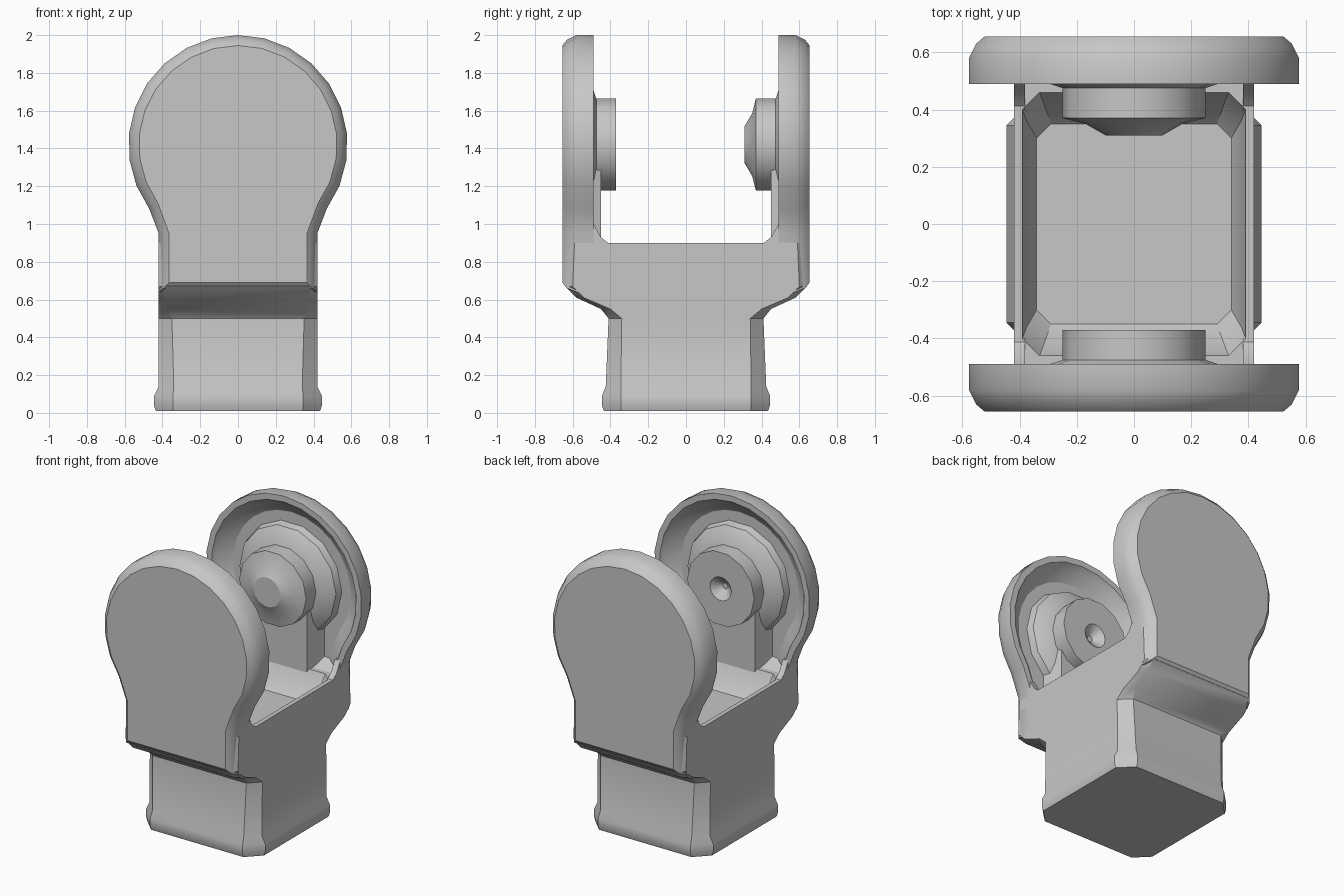
import bpy, bmesh
from math import radians, cos, sin, pi

cube = bpy.data.objects.get("Cube")
if cube:
    bpy.data.objects.remove(cube, do_unlink=True)

grey = bpy.data.materials.new("plain_grey")
grey.use_nodes = True
colour = (0.57, 0.57, 0.57, 1)
grey.diffuse_color = colour
grey.node_tree.nodes["Principled BSDF"].inputs["Base Color"].default_value = colour

HUB_Z = 1.42


def loft(name, rings, angle=28):
    """Skin equal-length rings of points and cap both ends."""
    bm = bmesh.new()
    loops = [[bm.verts.new(p) for p in ring] for ring in rings]
    n = len(loops[0])
    for a, b in zip(loops, loops[1:]):
        for i in range(n):
            j = (i + 1) % n
            bm.faces.new((a[i], a[j], b[j], b[i]))
    bm.faces.new(loops[0])
    bm.faces.new(loops[-1])
    bmesh.ops.recalc_face_normals(bm, faces=bm.faces)
    mesh = bpy.data.meshes.new(name)
    bm.to_mesh(mesh)
    bm.free()
    obj = bpy.data.objects.new(name, mesh)
    bpy.context.collection.objects.link(obj)
    mesh.materials.append(grey)
    bpy.ops.object.select_all(action="DESELECT")
    obj.select_set(True)
    bpy.context.view_layer.objects.active = obj
    bpy.ops.object.shade_smooth_by_angle(angle=radians(angle))
    return obj


def rectangle(hx, hy, z, c):
    """Horizontal rectangle with cut corners."""
    quarter = [(hx, hy - c), (hx - c, hy)]
    pts = quarter + [(-x, y) for x, y in reversed(quarter)]
    pts += [(-x, -y) for x, y in pts]
    return [(x, y, z) for x, y in pts]


def keyhole(y, inset, bottom):
    """Upright round-headed outline with a straight neck."""
    r = 0.58 - inset
    neck = 0.42 - inset
    arc = [radians(-36 + 252 * i / 18) for i in range(19)]
    head = [(r * cos(a), HUB_Z + r * sin(a)) for a in arc]
    pts = [(neck, bottom), (neck, 0.95)] + head + [(-neck, 0.95), (-neck, bottom)]
    return [(x, y, z) for x, z in pts]


def disc(y, r, sides=14):
    return [(r * cos(2 * pi * i / sides), y, HUB_Z + r * sin(2 * pi * i / sides))
            for i in range(sides)]


# Square foot flaring front and back into the open tray
loft("body", [rectangle(*s) for s in (
    (0.435, 0.435, 0.01, 0.09), (0.445, 0.445, 0.04, 0.1),
    (0.445, 0.445, 0.09, 0.1), (0.42, 0.425, 0.14, 0.08),
    (0.42, 0.41, 0.5, 0.07), (0.42, 0.45, 0.55, 0.05),
    (0.42, 0.58, 0.61, 0.04), (0.42, 0.64, 0.67, 0.04),
    (0.42, 0.63, 0.9, 0.04), (0.39, 0.46, 0.9, 0.06),
    (0.375, 0.42, 0.81, 0.06), (0.34, 0.35, 0.735, 0.05))])

for label, s in (("front", -1), ("back", 1)):
    # Cheek with a rounded outer edge and a dished inner face
    loft(label + "_cheek", [keyhole(s * y, i, b) for y, i, b in (
        (0.655, 0.055, 0.69), (0.63, 0.025, 0.66), (0.58, 0.0, 0.64),
        (0.49, 0.0, 0.64), (0.49, 0.04, 0.9), (0.53, 0.07, 0.92),
        (0.575, 0.14, 0.95))])

    # Pedestal joining the tray to the hub
    loft(label + "_pedestal", [[(x, s * y, z) for x, y in (
        (-0.25, 0.6), (-0.2, 0.45), (0.2, 0.45), (0.25, 0.6))]
        for z in (0.78, 1.3)])

    # Hub on a flared base, with a pit in front and a boss behind
    if s < 0:
        tip = [(0.37, 0.08), (0.42, 0.02)]
    else:
        tip = [(0.35, 0.17), (0.31, 0.1)]
    loft(label + "_hub", [disc(s * y, r) for y, r in
         [(0.6, 0.38), (0.53, 0.36), (0.495, 0.31), (0.475, 0.25), (0.37, 0.25)] + tip])

    # Fillet between the tray rim and the cheek, on each side
    for side, x in (("left", 1), ("right", -1)):
        loft(label + "_" + side + "_fillet", [[(x * w, s * y, z) for y, z in (
            (0.4, 0.89), (0.45, 0.93), (0.49, 1.0), (0.56, 1.0), (0.56, 0.89))]
            for w in (0.38, 0.42)])
